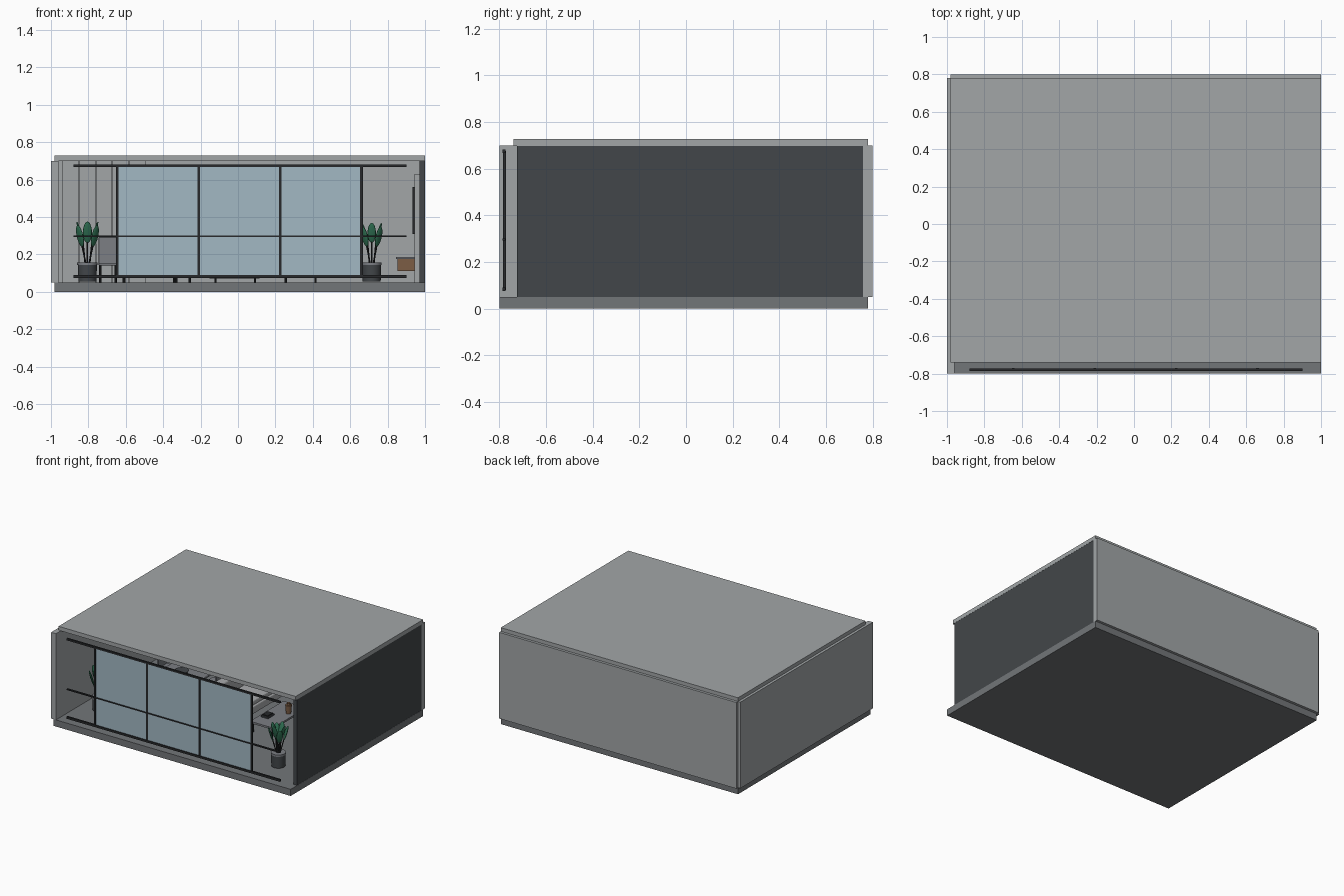
import bpy, math
from mathutils import Vector

if "Cube" in bpy.data.objects:
    bpy.data.objects.remove(bpy.data.objects["Cube"])


def mat(name, r, g, b):
    m = bpy.data.materials.new(name)
    m.diffuse_color = (r, g, b, 1)
    m.use_nodes = True
    m.node_tree.nodes["Principled BSDF"].inputs["Base Color"].default_value = m.diffuse_color
    return m


WALL = mat("wall_grey", .36, .38, .39)
FLOOR = mat("floor_grey", .17, .18, .19)
DARK = mat("charcoal", .055, .062, .068)
BLACK = mat("black_metal", .02, .022, .024)
GLASS = mat("glass_blue", .36, .48, .55)
LEAF = mat("leaf_green", .03, .17, .09)
WOOD = mat("wood", .2, .11, .06)
FABRIC = mat("fabric", .4, .41, .42)
SEAT = mat("seat_grey", .2, .21, .23)


def paint(o, name, m):
    o.name = name
    o.data.materials.append(m)
    return o


def box(name, x0, x1, y0, y1, z0, z1, m, bevel=0):
    bpy.ops.mesh.primitive_cube_add(size=1, location=((x0+x1)/2, (y0+y1)/2, (z0+z1)/2))
    o = bpy.context.object
    o.scale = (x1-x0, y1-y0, z1-z0)
    bpy.ops.object.transform_apply(location=False, rotation=False)
    if bevel:
        b = o.modifiers.new("bevel", 'BEVEL')
        b.width, b.segments = bevel, 3
    return paint(o, name, m)


def rod(name, a, b, r, m, r2=None, sides=20):
    a, b = Vector(a), Vector(b)
    d = b - a
    bpy.ops.mesh.primitive_cone_add(vertices=sides, radius1=r, radius2=r if r2 is None else r2,
                                    depth=d.length, location=(a+b)/2,
                                    rotation=d.to_track_quat('Z', 'Y').to_euler())
    o = bpy.context.object
    bpy.ops.object.shade_smooth_by_angle()
    return paint(o, name, m)


def legs(name, x0, x1, y0, y1, z1, r=.006):
    for x in (x0, x1):
        for y in (y0, y1):
            rod(name + "_leg", (x, y, .05), (x, y, z1), r, BLACK, sides=10)


# room shell
box("floor_slab", -.98, 1, -.8, .78, 0, .05, FLOOR)
box("roof_slab", -.98, 1, -.74, .78, .698, .728, WALL)
box("left_wall", -1, -.96, -.8, .78, .05, .7, WALL)
box("back_wall", -.98, 1, .76, .8, .05, .7, WALL)
box("right_wall", .97, .999, -.725, .76, .05, .698, DARK)
for i in range(5):
    box("back_wall_panel", -.94+i*.09, -.853+i*.09, .75, .76, .05, .698, WALL)

# glazed front
for z, h in ((.083, .008), (.296, .004), (.674, .007)):
    box("front_rail", -.88, .9, -.787, -.773, z-h, z+h, BLACK)
posts = [-.645, -.21, .225, .66]
for x in posts:
    box("front_post", x-.007, x+.007, -.785, -.771, .08, .675, BLACK)
for a, b in zip(posts, posts[1:]):
    box("glass_panel", a, b, -.781, -.776, .083, .672, GLASS)


# potted plants
def plant(px, py, s):
    pot = rod("plant_pot", (px, py, .055), (px, py, .15), .048, DARK, .051, 28)
    rod("pot_rim", (px, py, .143), (px, py, .157), .055*s, SEAT, sides=28)
    for i in range(8):
        t = i * math.tau / 8
        lean = .042 if i % 2 else .025
        base = Vector((px+.012*math.cos(t), py+.012*math.sin(t), .15))
        tip = Vector((px+lean*s*math.cos(t), py+lean*s*math.sin(t), .25 if i % 2 else .27))
        rod("plant_stem", base, tip, .004, BLACK, sides=8)
        d = (Vector((.3*math.cos(t), .3*math.sin(t), 1))).normalized()
        bpy.ops.mesh.primitive_uv_sphere_add(segments=14, ring_count=10, radius=1,
                                             location=tip + d*.05*s)
        o = bpy.context.object
        o.scale = (.008, .024*s, .06*s)
        o.rotation_euler = (0, .29, t)
        bpy.ops.object.shade_smooth()
        paint(o, "plant_leaf", LEAF)


plant(-.805, -.5, 1.0)
plant(.715, -.54, .93)

# television wall and console
box("media_panel", .945, .97, -.45, .45, .05, .63, WALL)
box("television", .934, .945, -.27, .27, .31, .56, BLACK)
box("console_top", .845, .95, -.42, .42, .175, .185, SEAT)
for i in range(3):
    box("console_drawer", .853, .945, -.41+i*.275, -.14+i*.275, .11, .175, WOOD)

# coffee table with book and vase
box("coffee_table_top", .24, .43, -.2, .2, .118, .132, SEAT)
legs("coffee_table", .255, .415, -.185, .185, .118)
box("book", .26, .32, -.1, -.02, .132, .142, DARK)
box("book_upper", .268, .312, -.09, -.03, .142, .15, BLACK)
rod("vase", (.38, .06, .132), (.38, .06, .195), .018, WOOD, .023)
rod("vase_neck", (.38, .06, .195), (.38, .06, .21), .012, WOOD)

# sofa facing the television
box("sofa_base", -.14, .12, -.33, .33, .07, .13, FABRIC, .01)
box("sofa_back", -.16, -.09, -.33, .33, .07, .27, FABRIC, .015)
for s in (-1, 1):
    box("sofa_arm", -.15, .12, s*.335-.03, s*.335+.03, .07, .2, FABRIC, .012)
    box("sofa_cushion", -.09, .115, s*.152-.148, s*.152+.148, .13, .17, FABRIC, .012)
legs("sofa", -.12, .09, -.3, .3, .07)

# dining table and tableware
box("dining_top", -.63, -.31, -.3, .3, .205, .22, SEAT, .004)
legs("dining_table", -.61, -.33, -.27, .27, .205, .008)
for y in (-.15, .15):
    for x in (-.56, -.38):
        rod("plate", (x, y, .22), (x, y, .225), .035, FABRIC)
        rod("cup", (x, y+.07, .22), (x, y+.07, .25), .01, BLACK, .013)
rod("bowl", (-.47, 0, .22), (-.47, 0, .25), .03, DARK, .05)


# dining chairs, mirrored either side of the table
def chair(cx, cy, side):
    box("chair_seat", cx-.05, cx+.05, cy-.055, cy+.055, .14, .158, SEAT, .006)
    bx = cx + side*.044
    box("chair_back", bx-.007, bx+.007, cy-.055, cy+.055, .15, .29, SEAT, .005)
    legs("chair", cx-.042, cx+.042, cy-.045, cy+.045, .14)


for cy in (-.15, .15):
    chair(-.695, cy, -1)
    chair(-.3, cy, 1)
# end chair with its back toward the wall
box("side_chair_seat", -.745, -.65, -.4, -.3, .14, .158, SEAT, .006)
box("side_chair_back", -.745, -.65, -.41, -.397, .15, .292, SEAT, .004)
legs("side_chair", -.735, -.655, -.39, -.31, .14)
